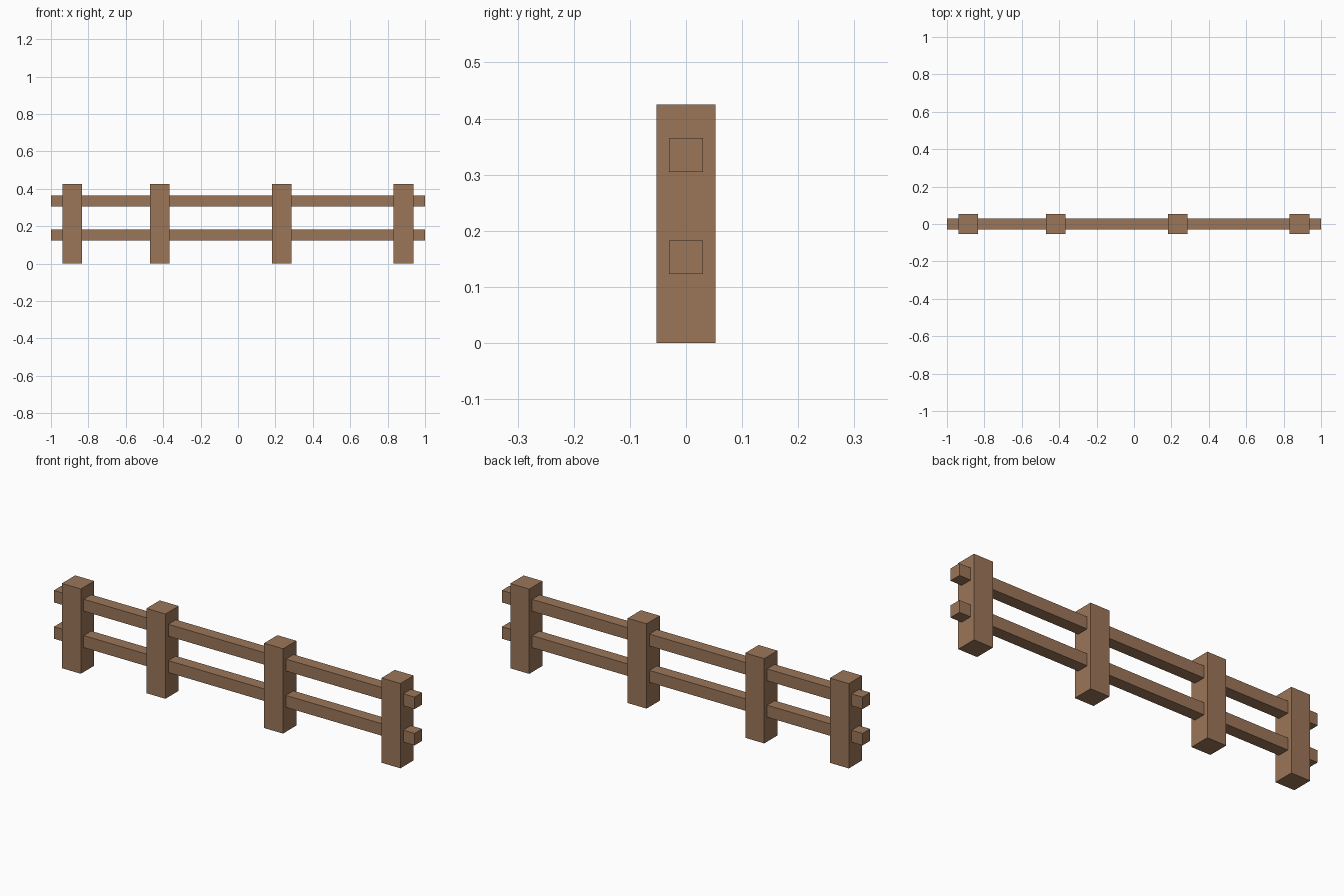
import bpy

if "Cube" in bpy.data.objects:
    bpy.data.objects.remove(bpy.data.objects["Cube"])

wood = bpy.data.materials.new("brown_wood")
wood.diffuse_color = (0.33, 0.182, 0.1, 1)
wood.use_nodes = True
wood.node_tree.nodes["Principled BSDF"].inputs["Base Color"].default_value = wood.diffuse_color


def box(name, center, size):
    bpy.ops.mesh.primitive_cube_add(size=1, location=center)
    ob = bpy.context.object
    ob.name = name
    ob.scale = size
    bpy.ops.object.transform_apply(location=False, rotation=False, scale=True)
    ob.data.materials.append(wood)
    return ob


# Square posts, unevenly spaced
POST_W, POST_H = 0.105, 0.425
for i, x in enumerate((-0.887, -0.418, 0.234, 0.885)):
    box(f"post_{i + 1}", (x, 0, POST_H / 2), (POST_W, POST_W, POST_H))

# Two long rails running through the posts
for name, z in (("lower_rail", 0.153), ("upper_rail", 0.335)):
    box(name, (0, 0, z), (2.0, 0.06, 0.06))
